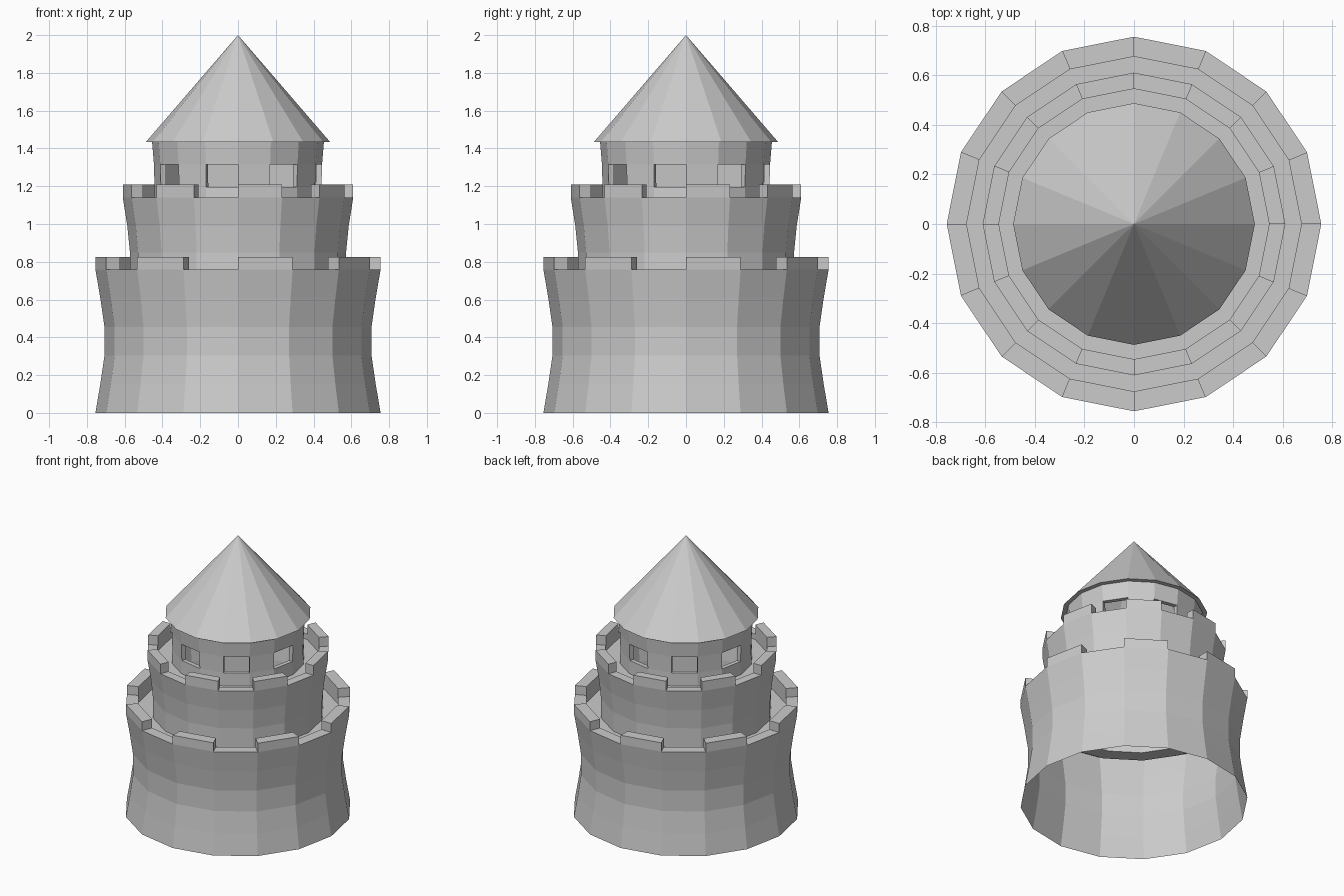
import bpy, bmesh
from math import sin, cos, pi

if "Cube" in bpy.data.objects:
    bpy.data.objects.remove(bpy.data.objects["Cube"])

SIDES = 16


def finish(bm, name):
    me = bpy.data.meshes.new(name)
    bm.to_mesh(me)
    bm.free()
    ob = bpy.data.objects.new(name, me)
    bpy.context.collection.objects.link(ob)
    return ob


def lathe(profile):
    """Revolve (radius, z) points; returns the bmesh and its rows of faces."""
    bm = bmesh.new()
    rings = []
    for r, z in profile:
        if r == 0:
            rings.append([bm.verts.new((0, 0, z))] * SIDES)
        else:
            rings.append([bm.verts.new((r * cos(2 * pi * k / SIDES),
                                        r * sin(2 * pi * k / SIDES), z))
                          for k in range(SIDES)])
    rows = []
    for a, b in zip(rings, rings[1:]):
        row = []
        for k in range(SIDES):
            n = (k + 1) % SIDES
            quad = [a[k], a[n], b[n], b[k]]
            row.append(bm.faces.new(list(dict.fromkeys(quad))))
        rows.append(row)
    return bm, rows


def battlement_tier(name, wall, rim_inner, floor_z, floor_inner, merlon_h):
    """Flared wall, thick rim, sunken walkway and alternating merlons."""
    rim_z = wall[-1][1]
    bm, rows = lathe(wall + [(rim_inner, rim_z), (rim_inner, floor_z),
                             (floor_inner, floor_z)])
    rim = rows[len(wall) - 1]
    out = bmesh.ops.extrude_discrete_faces(bm, faces=rim[::2])
    for f in out["faces"]:
        bmesh.ops.translate(bm, verts=f.verts[:], vec=(0, 0, merlon_h))
    return finish(bm, name)


# Lower and middle tiers, hollow and open underneath
battlement_tier("lower_tier",
                [(0.755, 0), (0.729, 0.152), (0.707, 0.304), (0.707, 0.456),
                 (0.729, 0.608), (0.755, 0.76)],
                0.675, 0.71, 0.572, 0.065)
battlement_tier("middle_tier",
                [(0.572, 0.71), (0.572, 0.85), (0.586, 0.99), (0.61, 1.14)],
                0.545, 1.10, 0.445, 0.07)

# Lookout room with open windows on every second side
bm, rows = lathe([(0.445, 1.10), (0.442, 1.195), (0.445, 1.315), (0.455, 1.435)])
out = bmesh.ops.extrude_discrete_faces(bm, faces=rows[1][1::2])
for f in out["faces"]:
    for v in f.verts:
        v.co.x *= 0.93
        v.co.y *= 0.93
bmesh.ops.delete(bm, geom=out["faces"], context="FACES_ONLY")
finish(bm, "lookout_room")

# Conical roof with overhanging eave
bm, rows = lathe([(0.455, 1.435), (0.487, 1.435), (0, 2.0)])
finish(bm, "roof")
